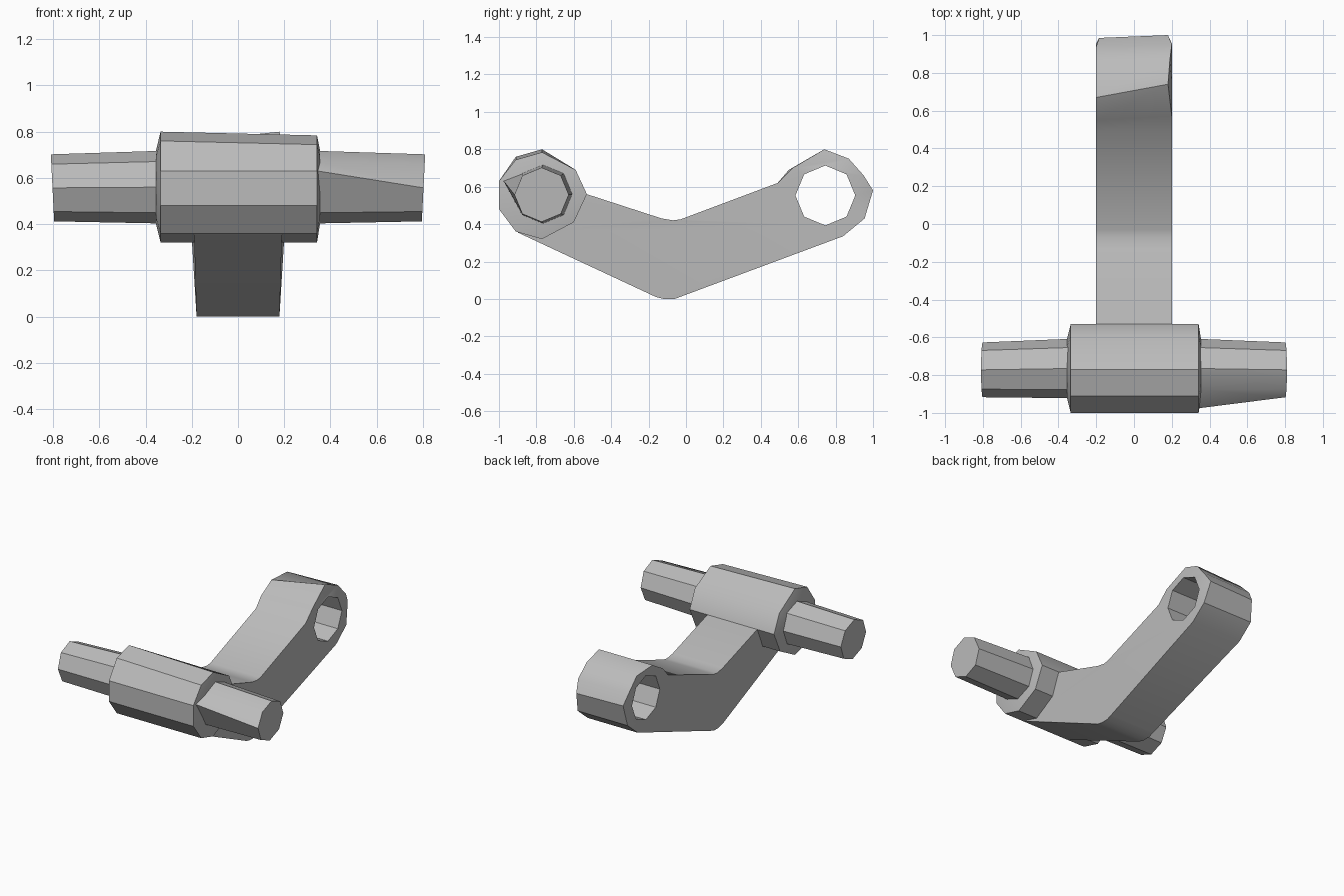
import bpy, bmesh, math
from mathutils import Vector
from mathutils.geometry import tessellate_polygon

cube = bpy.data.objects.get("Cube")
if cube:
    bpy.data.objects.remove(cube, do_unlink=True)

grey = bpy.data.materials.new("plain grey")
grey.use_nodes = True
colour = (0.5, 0.5, 0.5, 1)
grey.diffuse_color = colour
grey.node_tree.nodes["Principled BSDF"].inputs["Base Color"].default_value = colour


def finish(name, bm):
    bmesh.ops.recalc_face_normals(bm, faces=bm.faces)
    mesh = bpy.data.meshes.new(name)
    bm.to_mesh(mesh)
    bm.free()
    obj = bpy.data.objects.new(name, mesh)
    bpy.context.collection.objects.link(obj)
    mesh.materials.append(grey)
    bpy.ops.object.select_all(action='DESELECT')
    obj.select_set(True)
    bpy.context.view_layer.objects.active = obj
    bpy.ops.object.shade_smooth_by_angle(angle=math.radians(36))
    return obj


def bridge(bm, a, b):
    for i in range(len(a)):
        j = (i + 1) % len(a)
        bm.faces.new((a[i], a[j], b[j], b[i]))


def loft(name, sections):
    bm = bmesh.new()
    rings = [[bm.verts.new(p) for p in s] for s in sections]
    for a, b in zip(rings, rings[1:]):
        bridge(bm, a, b)
    bm.faces.new(rings[0])
    bm.faces.new(rings[-1])
    return finish(name, bm)


def octagon(y, z, r):
    return [(y + r * math.cos(k * math.pi / 4), z + r * math.sin(k * math.pi / 4))
            for k in range(8)]


AXLE_Y, AXLE_Z = -0.765, 0.56

# Sleeve with slightly domed ends
sleeve = [(-0.77, 0.80), (-0.59, 0.69), (-0.53, 0.56), (-0.60, 0.41), (-0.77, 0.32),
          (-0.91, 0.36), (-1.0, 0.48), (-1.0, 0.63), (-0.91, 0.76)]


def sleeve_section(x, scale, drop=0):
    return [(x, AXLE_Y + (y - AXLE_Y) * scale,
             AXLE_Z + (z - AXLE_Z) * scale - (drop if z > 0.75 else 0))
            for y, z in sleeve]


loft("sleeve", [sleeve_section(-0.355, 0.66), sleeve_section(-0.335, 1),
                sleeve_section(0.342, 1, 0.016), sleeve_section(0.355, 0.66)])

# Tapered pins
for side, name in ((1, "left_pin"), (-1, "right_pin")):
    root = [(side * 0.34, y, z) for y, z in octagon(AXLE_Y, AXLE_Z, 0.157)]
    if side > 0:
        root[4] = (0.345, -0.975, 0.63)
    tip = [(side * (0.803 + 0.05 * (z - AXLE_Z)), y, z)
           for y, z in octagon(-0.772, 0.557, 0.145)]
    loft(name, [root, tip])

# Bent arm: outline shared by both sides as (half width, y, z)
front = [(0.2, 0.49, 0.62), (0.2, -0.03, 0.425), (0.2, -0.07, 0.42), (0.2, -0.13, 0.43),
         (0.2, -0.53, 0.56), (0.2, -0.77, 0.56), (0.19, -0.90, 0.355),
         (0.18, -0.16, 0.01), (0.18, -0.12, 0), (0.18, -0.06, 0), (0.18, -0.02, 0.015),
         (0.2, 0.84, 0.335), (0.2, 0.955, 0.43)]
# Rear eye differs a little from side to side
eyes = {1: [(0.18, 1.0, 0.58), (0.2, 0.95, 0.66), (0.19, 0.87, 0.75), (0.18, 0.74, 0.80),
            (0.2, 0.57, 0.70)],
        -1: [(0.185, 0.985, 0.58), (0.2, 0.94, 0.66), (0.2, 0.85, 0.75), (0.2, 0.67, 0.76),
             (0.2, 0.55, 0.69)]}
hole = octagon(0.745, 0.553, 0.16)

bm = bmesh.new()
outers, inners = [], []
for side in (1, -1):
    outline = [(side * w, y, z) for w, y, z in front + eyes[side]]
    ring = [(side * 0.2, y, z) for y, z in hole]
    outer = [bm.verts.new(p) for p in outline]
    inner = [bm.verts.new(p) for p in ring]
    verts = outer + inner
    flat = [[Vector((y, z, 0)) for _, y, z in loop] for loop in (outline, ring)]
    for tri in tessellate_polygon(flat):
        bm.faces.new([verts[i] for i in tri])
    outers.append(outer)
    inners.append(inner)
bridge(bm, *outers)
bridge(bm, *inners)
finish("bent_arm", bm)
